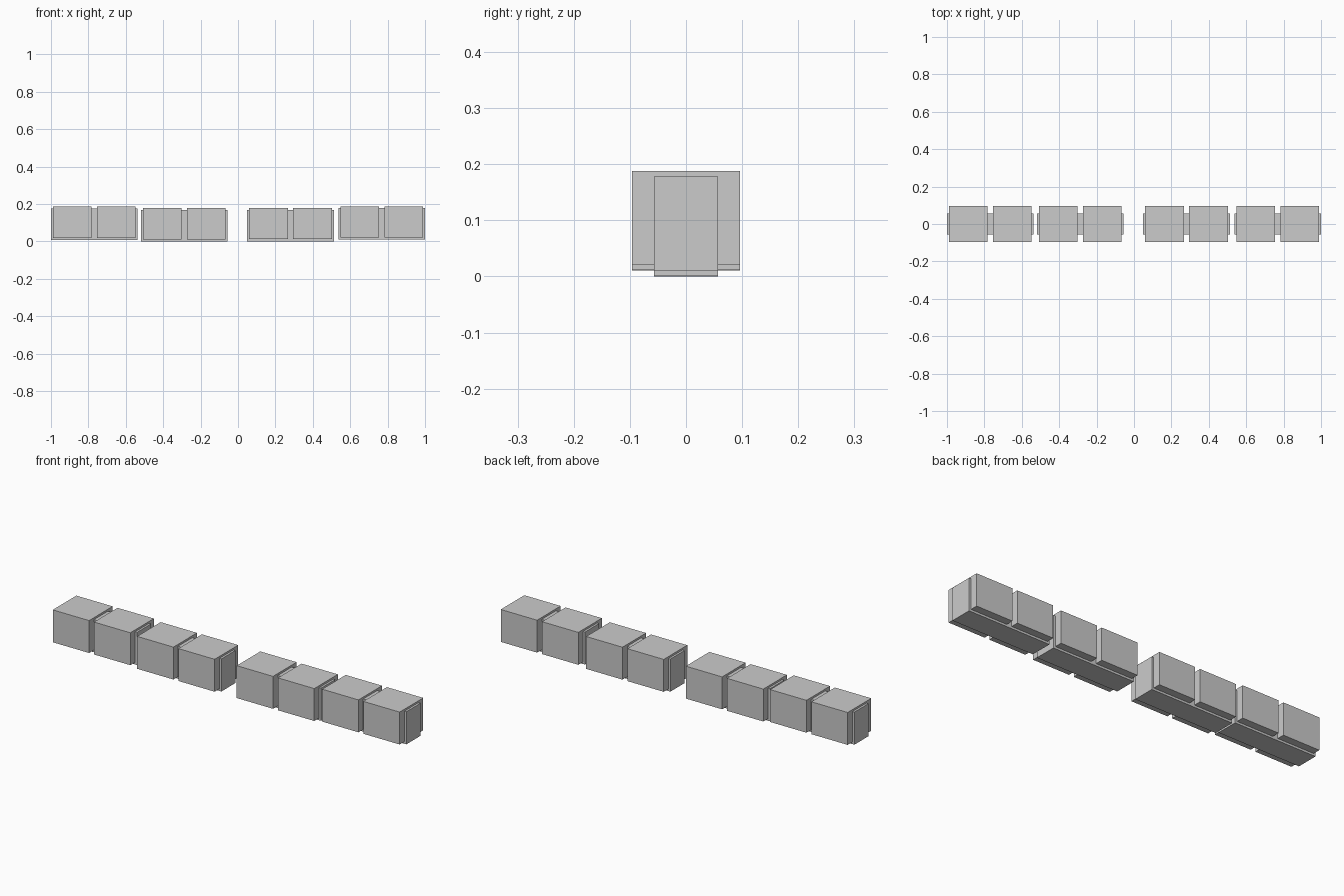
import bpy, bmesh
from mathutils import Matrix

if "Cube" in bpy.data.objects:
    bpy.data.objects.remove(bpy.data.objects["Cube"])


def block(name, center, size):
    """Flat-faced box with its real size baked into the mesh."""
    bm = bmesh.new()
    bmesh.ops.create_cube(bm, size=1, matrix=Matrix.Diagonal((*size, 1)))
    mesh = bpy.data.meshes.new(name)
    bm.to_mesh(mesh)
    bm.free()
    obj = bpy.data.objects.new(name, mesh)
    obj.location = center
    bpy.context.collection.objects.link(obj)
    return obj


CORE = (0.464, 0.114, 0.168)   # narrow bar running through each unit
SHELL = (0.207, 0.192, 0.167)  # wide block, two per unit
PITCH = 0.235                  # spacing of the two blocks

# Four units in a row: centre x and slight lift off the ground
units = [(-0.768, 0.008), (-0.287, 0.0), (0.281, 0.001), (0.768, 0.010)]

for i, (x, lift) in enumerate(units, 1):
    # Core sits lowest and sticks out at both ends
    block(f"core_bar_{i}", (x, 0, lift + CORE[2] / 2), CORE)
    # Pair of wide blocks, raised a little above the core's underside
    for side, s in (("left", -1), ("right", 1)):
        block(f"wide_block_{i}_{side}",
              (x + s * PITCH / 2, 0, lift + 0.011 + SHELL[2] / 2), SHELL)
